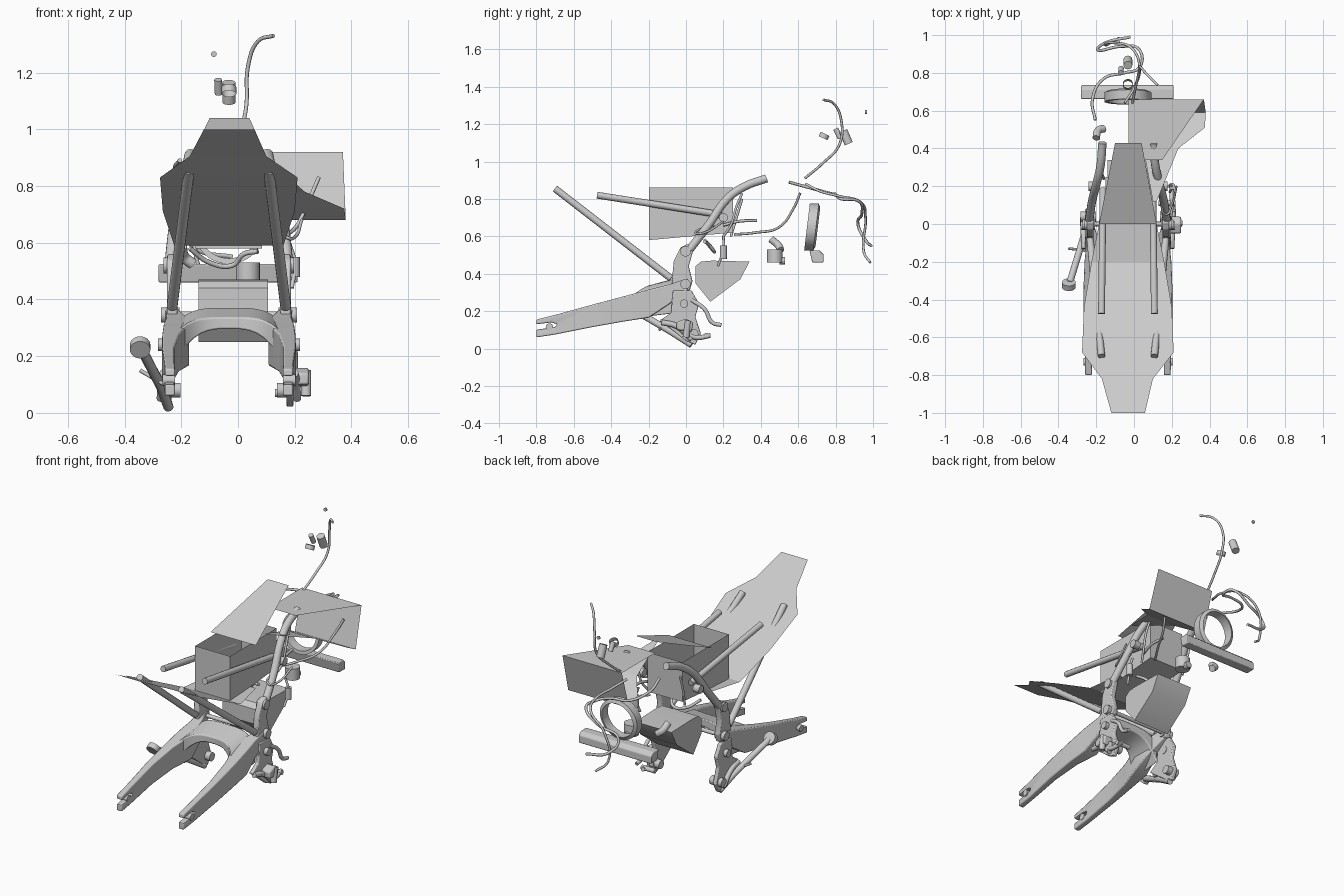
import bpy, bmesh, math
from mathutils import Vector

if "Cube" in bpy.data.objects:
    bpy.data.objects.remove(bpy.data.objects["Cube"])

CX = -0.032   # the frame's own centre line


def mesh(name, verts, faces):
    me = bpy.data.meshes.new(name)
    me.from_pydata([tuple(v) for v in verts], [], faces)
    bm = bmesh.new()
    bm.from_mesh(me)
    bmesh.ops.recalc_face_normals(bm, faces=bm.faces)
    bm.to_mesh(me)
    bm.free()
    ob = bpy.data.objects.new(name, me)
    bpy.context.collection.objects.link(ob)
    return ob


def bevel(ob, w, seg=2):
    m = ob.modifiers.new("bevel", 'BEVEL')
    m.width, m.segments, m.limit_method = w, seg, 'ANGLE'
    return ob


def tube(name, pts, r, smooth=True, sides=4):
    cu = bpy.data.curves.new(name, 'CURVE')
    cu.dimensions, cu.bevel_depth, cu.bevel_resolution = '3D', r, sides
    cu.use_fill_caps, cu.resolution_u = True, 6
    if smooth and len(pts) > 2:
        sp = cu.splines.new('BEZIER')
        sp.bezier_points.add(len(pts) - 1)
        for b, p in zip(sp.bezier_points, pts):
            b.co = p
            b.handle_left_type = b.handle_right_type = 'AUTO'
    else:
        sp = cu.splines.new('POLY')
        sp.points.add(len(pts) - 1)
        for b, p in zip(sp.points, pts):
            b.co = (*p, 1)
    ob = bpy.data.objects.new(name, cu)
    bpy.context.collection.objects.link(ob)
    return ob


def cyl(name, a, b, r, caps=True):
    a, b = Vector(a), Vector(b)
    bm = bmesh.new()
    bmesh.ops.create_cone(bm, cap_ends=caps, segments=24, radius1=r, radius2=r, depth=(b - a).length)
    me = bpy.data.meshes.new(name)
    bm.to_mesh(me)
    bm.free()
    ob = bpy.data.objects.new(name, me)
    ob.location = (a + b) / 2
    ob.rotation_euler = (b - a).to_track_quat('Z', 'Y').to_euler()
    bpy.context.collection.objects.link(ob)
    return ob


def prism(name, prof, x0, x1, bev=0.0):
    # side profile of (y, z) points extruded across x
    n = len(prof)
    vs = [(x0, y, z) for y, z in prof] + [(x1, y, z) for y, z in prof]
    fs = [tuple(range(n))[::-1], tuple(range(n, 2 * n))]
    fs += [(i, (i + 1) % n, n + (i + 1) % n, n + i) for i in range(n)]
    ob = mesh(name, vs, fs)
    return bevel(ob, bev) if bev else ob


def loft(name, vs, loops, closed=False):
    # four-sided sections joined in order
    fs = []
    for k in range(loops if closed else loops - 1):
        q = (k + 1) % loops
        fs += [(4*k + i, 4*k + (i + 1) % 4, 4*q + (i + 1) % 4, 4*q + i) for i in range(4)]
    if not closed:
        e = 4 * (loops - 1)
        fs += [(3, 2, 1, 0), (e, e + 1, e + 2, e + 3)]
    return mesh(name, vs, fs)


def strip(name, rows):
    # sheet made of cross rows (x_left, x_right, y, z)
    vs = []
    for l, r, y, z in rows:
        vs += [(l, y, z), (r, y, z)]
    return mesh(name, vs, [(2*i, 2*i + 1, 2*i + 3, 2*i + 2) for i in range(len(rows) - 1)])


# flat body sheets
strip("tank_panel", [(-.10, .04, .43, 1.04), (-.185, .12, 0, .86)])
strip("seat_panel", [(-.185, .12, 0, .60), (-.225, .16, -.2, .59), (-.265, .20, -.44, .71),
                     (-.275, .21, -.68, .83), (-.17, .10, -.82, .905), (-.12, .058, -1, 1.0)])
mesh("side_cover", [(-.03, .34, .92), (.15, .34, .92), (-.03, .66, .92), (.37, .66, .92),
                    (-.03, .59, .68), (.38, .59, .68)], [(0, 1, 3, 2), (2, 3, 5, 4)])
mesh("side_cover_flap", [(-.03, .59, .68), (.38, .59, .68), (.375, .51, .72), (.235, .40, .78), (.05, .40, .78),
                         (.12, .12, .88), (.10, .12, .88), (-.03, .51, .72)],
     [(0, 1, 2, 7), (7, 2, 3, 4), (4, 3, 5, 6)])

# open battery box
bx = [(x, y, z) for y, zb in ((-.198, .58), (.25, .62)) for x in (-.15, .085) for z in (zb, .86)]
mesh("battery_box", bx, [(0, 1, 3, 2), (4, 6, 7, 5), (0, 4, 5, 1), (2, 3, 7, 6), (0, 2, 6, 4)])

# lower tray
prism("lower_tray", [(.05, .44), (.08, .465), (.14, .47), (.34, .465), (.29, .37), (.13, .25), (.05, .35)], -.14, .105)

# swingarm: lofted arms with axle slots
arm = [(-.80, .208, .018, .06, .155), (-.70, .21, .018, .075, .18), (-.5, .214, .022, .115, .235),
       (-.33, .205, .03, .145, .28), (-.2, .185, .045, .165, .315), (-.1, .185, .035, .23, .34), (.01, .205, .02, .31, .375)]
slot = prism("axle_slot_cutter", [(-.84, .095), (-.70, .115), (-.69, .13), (-.72, .14), (-.84, .125)], -.4, .4)
slot.hide_render = True
slot.hide_viewport = True
slot.display_type = 'WIRE'
for s, side in ((-1, "left"), (1, "right")):
    vs = []
    for y, off, hw, z0, z1 in arm:
        c = CX + s * off
        vs += [(c - hw, y, z0), (c + hw, y, z0), (c + hw, y, z1), (c - hw, y, z1)]
    ob = loft("swingarm_" + side, vs, len(arm))
    b = ob.modifiers.new("slot", 'BOOLEAN')
    b.object, b.operation, b.solver = slot, 'DIFFERENCE', 'EXACT'
    bevel(ob, .006)
    cyl("axle_adjuster_" + side, (CX + s*.19, -.73, .115), (CX + s*.235, -.73, .115), .02)

# arched bridge between the arms
N = 16
vs = []
for i in range(N + 1):
    t = -1 + 2 * i / N
    x, q = CX + .2 * t, abs(t) ** 3
    top, low, yf = .372 - .075 * q * abs(t), .315 - .14 * q, -.20 - .12 * q
    vs += [(x, yf, low - .02), (x, -.07, low + .01), (x, -.07, top), (x, yf, top - .035)]
bevel(loft("swingarm_bridge", vs, N + 1), .006)

# mirrored frame: rails, uprights, struts, side plates, bosses
for s, side in ((-1, "left"), (1, "right")):
    def P(o, y, z):
        return (CX + s * o, y, z)
    tube("seat_rail_" + side, [P(.14, -.475, .82), P(.132, .19, .715)], .018)
    tube("main_tube_" + side, [P(.135, .43, .91), P(.145, .31, .865), P(.165, .22, .80), P(.19, .12, .66),
                               P(.205, .02, .53)], .022)
    tube("tail_strut_" + side, [P(.14, -.70, .855), P(.2, -.08, .375)], .019)
    prism("frame_plate_" + side, [(-.07, .31), (-.075, .37), (-.065, .47), (-.03, .54), (.01, .56), (.04, .53),
                                  (.015, .44), (.035, .36), (.02, .31)],
          CX + s*.2 - .018, CX + s*.2 + .018, .006)
    cyl("frame_boss_" + side, P(.175, -.003, .52), P(.23, -.003, .52), .028)
    cyl("pivot_boss_" + side, P(.175, -.003, .345), P(.24, -.003, .345), .027)
    prism("peg_bracket_" + side, [(-.14, .15), (-.08, .19), (-.07, .31), (.03, .31), (.07, .24), (.05, .17), (.08, .08),
                                  (.05, .02), (.0, .04), (-.05, .08), (-.09, .11)],
          CX + s*.215 - .012, CX + s*.215 + .012, .005)
    cyl("bracket_bolt_" + side, P(.2, -.01, .24), P(.25, -.01, .24), .022)
    tube("bracket_link_" + side, [P(.23, -.13, .14), P(.235, -.05, .12), P(.24, .03, .05)], .015)
    cyl("bracket_lug_" + side, P(.17, .04, .08), P(.25, .04, .08), .026)
    cyl("mount_spacer_" + side, P(.17, .2, .70), P(.21, .2, .70), .024)
tube("pivot_shaft", [(CX - .2, 0, .345), (CX + .2, 0, .345)], .012)

# folded side stand with foot
tube("side_stand", [(-.245, .03, .02), (-.27, -.08, .09), (-.34, -.31, .225)], .018, False)
foot = cyl("side_stand_foot", (-.345, -.335, .222), (-.345, -.308, .24), .036)
tube("stand_tab", [(-.345, -.13, .15), (-.26, -.14, .10)], .007)

# right brake assembly
bevel(prism("brake_cylinder", [(-.05, .10), (.03, .09), (.04, .14), (.0, .16), (-.05, .14)], .18, .25), .008)
cyl("brake_pushrod", (.24, .0, .06), (.24, .01, .15), .018)
cyl("pedal_peg", (.13, .11, .07), (.22, .11, .07), .014)
tube("pedal_lever", [(.19, .03, .26), (.2, .10, .21), (.2, .14, .14), (.2, .19, .125)], .011)
tube("pedal_arm", [(.2, -.02, .1), (.21, .05, .06), (.2, .13, .07)], .013)
cyl("reservoir", (.2, .2, .48), (.2, .2, .55), .018)
tube("brake_hose", [(.18, .2, .60), (.2, .2, .53), (.19, .17, .44)], .007)

# front light ring and cross bar
n = 48
vs = []
for i in range(n):
    a = 2 * math.pi * i / n
    for r, d in ((.125, -.028), (.125, .02), (.105, .03), (.105, -.028)):
        z = r * math.sin(a)
        vs.append((CX + r * math.cos(a), .675 + d + .12 * z, .65 + z))
loft("light_ring", vs, n, True)
prism("cross_bar", [(.675, .46), (.735, .46), (.735, .505), (.715, .525), (.66, .525)], -.28, .21, .005)

# ignition barrel, elbow, switches
cyl("ignition_barrel", (.035, .475, .46), (.035, .475, .53), .042)
cyl("barrel_cap", (.035, .50, .47), (.035, .53, .47), .02)
tube("hose_elbow", [(-.16, .505, .525), (-.19, .495, .55), (-.2, .455, .585)], .02)
cyl("switch_body", (CX, .84, 1.165), (CX, .87, 1.095), .023)
cyl("switch_button", (-.07, .80, 1.175), (-.068, .825, 1.125), .014)
cyl("cable_stop", (-.085, .958, 1.265), (-.085, .967, 1.265), .01)
cyl("switch_clamp", (CX, .733, 1.125), (CX, .744, 1.148), .026, False)

# cables
cables = [
    ("throttle_cable", .007, [(.125, .735, 1.33), (.07, .79, 1.31), (.035, .83, 1.22), (.03, .82, 1.09),
                              (.01, .73, .99), (-.01, .635, .91)]),
    ("clutch_cable", .008, [(-.205, .55, .89), (-.22, .66, .86), (-.16, .77, .83), (-.05, .80, .825), (.03, .83, .80),
                            (.03, .92, .79), (-.07, .94, .72), (-.19, .92, .66), (-.15, .96, .58), (-.02, .99, .55)]),
    ("loop_cable", .007, [(-.05, .64, .88), (.0, .72, .84), (.03, .82, .815), (-.01, .93, .785), (-.12, .96, .70),
                          (-.14, .95, .52), (-.08, .985, .46)]),
    ("side_cable", .007, [(.06, .26, .61), (.13, .37, .62), (.2, .5, .65), (.25, .575, .75), (.285, .61, .83)]),
    ("wiring_a", .007, [(.11, .2, .60), (.13, .24, .66), (.135, .27, .76), (.13, .3, .83)]),
    ("wiring_b", .007, [(-.16, .24, .60), (-.17, .27, .70), (-.17, .3, .80)]),
    ("wiring_c", .008, [(.1, .2, .66), (.11, .28, .68), (.1, .38, .685)]),
    ("right_cable", .006, [(.225, .2, .68), (.2, .1, .62), (.17, .05, .62), (.15, .15, .66)]),
    ("cross_cable", .009, [(-.17, .1, .58), (-.1, .14, .53), (-.02, .15, .52), (.02, .12, .56), (.07, .1, .57)]),
]
for name, r, pts in cables:
    tube(name, pts, r, sides=2)

# smooth shading with sharp edges, sheets stay flat
flat = {"seat_panel", "tank_panel", "side_cover", "side_cover_flap", "battery_box", "axle_slot_cutter"}
bpy.ops.object.select_all(action='DESELECT')
for ob in bpy.context.scene.objects:
    if ob.type == 'MESH' and ob.name not in flat:
        ob.select_set(True)
        bpy.context.view_layer.objects.active = ob
bpy.ops.object.shade_smooth_by_angle(angle=math.radians(35))
